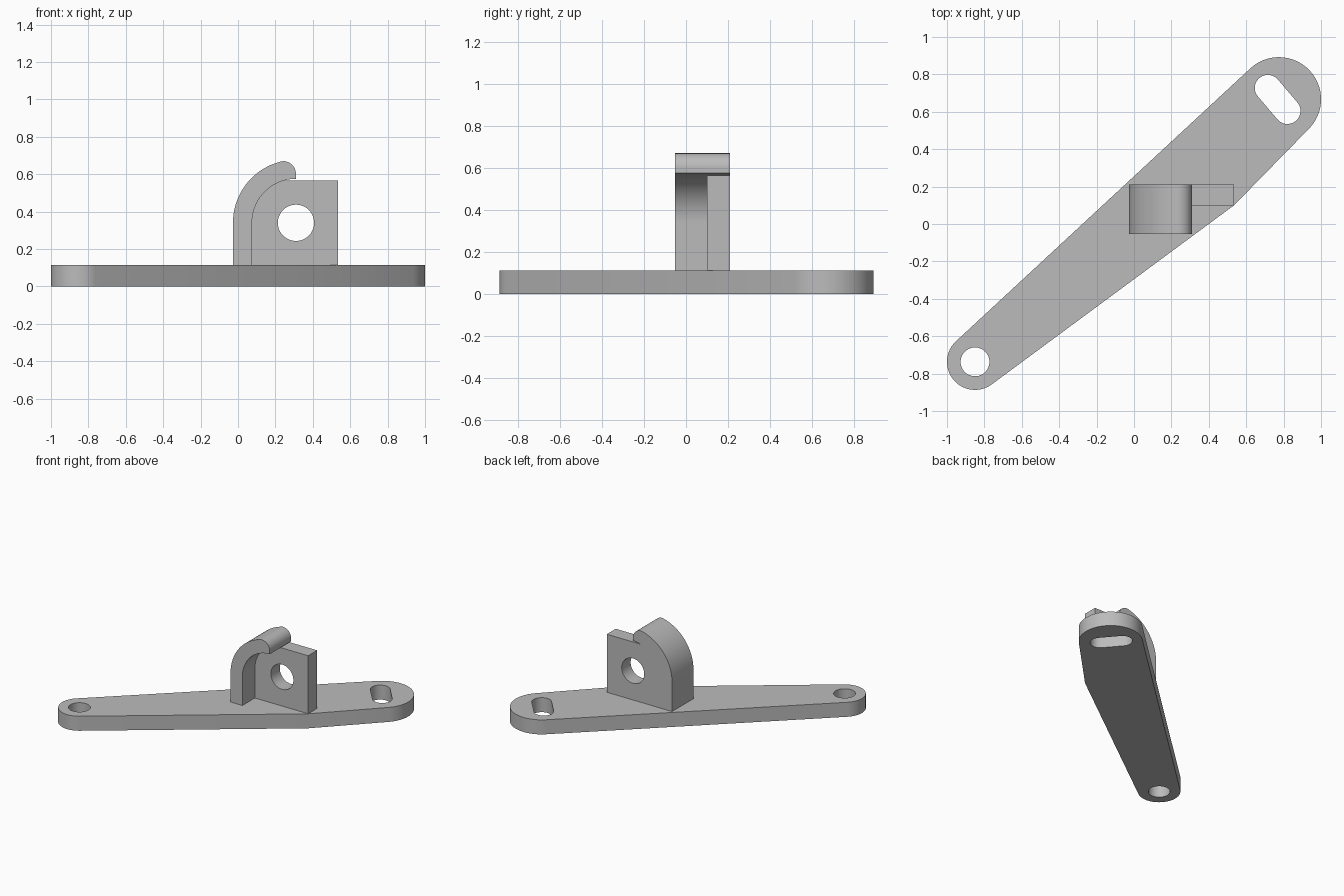
import bpy
import bmesh
from math import cos, sin, radians
from mathutils import Vector

old = bpy.data.objects.get("Cube")
if old:
    bpy.data.objects.remove(old, do_unlink=True)

GREY = (0.5, 0.5, 0.5, 1.0)
metal = bpy.data.materials.new("plain_grey")
metal.use_nodes = True
metal.diffuse_color = GREY
metal.node_tree.nodes["Principled BSDF"].inputs["Base Color"].default_value = GREY


def arc(cx, cy, r, start, end, steps=32):
    """Points along an arc, angles in degrees."""
    angles = [radians(start + (end - start) * i / steps) for i in range(steps + 1)]
    return [(cx + r * cos(a), cy + r * sin(a)) for a in angles]


def prism(name, outline, low, high, upright=False):
    """Extrude an outline along z, or along y when upright."""
    def place(p, d):
        return Vector((p[0], d, p[1])) if upright else Vector((p[0], p[1], d))
    bm = bmesh.new()
    base = bm.faces.new([bm.verts.new(place(p, low)) for p in outline])
    out = bmesh.ops.extrude_face_region(bm, geom=[base])
    moved = [v for v in out["geom"] if isinstance(v, bmesh.types.BMVert)]
    bmesh.ops.translate(bm, verts=moved, vec=place((0, 0), high - low))
    bmesh.ops.recalc_face_normals(bm, faces=bm.faces)
    mesh = bpy.data.meshes.new(name)
    bm.to_mesh(mesh)
    bm.free()
    mesh.materials.append(metal)
    obj = bpy.data.objects.new(name, mesh)
    bpy.context.collection.objects.link(obj)
    return obj


def combine(obj, other, operation):
    """Apply an exact boolean and discard the second object."""
    mod = obj.modifiers.new(operation.lower(), "BOOLEAN")
    mod.object = other
    mod.operation = operation
    mod.solver = "EXACT"
    bpy.context.view_layer.objects.active = obj
    bpy.ops.object.modifier_apply(modifier=mod.name)
    bpy.data.objects.remove(other, do_unlink=True)


def smooth(obj):
    bpy.ops.object.select_all(action="DESELECT")
    obj.select_set(True)
    bpy.context.view_layer.objects.active = obj
    bpy.ops.object.shade_smooth_by_angle(angle=radians(25))


THICK = 0.113
PIVOT = (-0.85, -0.737)
BIG_END = (0.775, 0.667)

# Base arm: two rounded ends with a corner on the front edge
arm = prism("base_arm",
            arc(*PIVOT, 0.15, 132.75, 306.4)
            + [(0.535, 0.10)]
            + arc(*BIG_END, 0.225, -44.5, 132.75), 0, THICK)

# Pivot hole and slanted slot through the arm
combine(arm, prism("pivot_cutter", arc(*PIVOT, 0.077, 0, 352.5, 47), -0.1, 0.3), "DIFFERENCE")
slot = arc(0.716, 0.727, 0.07, 41, 221) + arc(0.82, 0.605, 0.07, 221, 401)
combine(arm, prism("slot_cutter", slot, -0.1, 0.3), "DIFFERENCE")
smooth(arm)

# Curved hook, concentric with the hole in the upright plate
CX, CZ = 0.31, 0.34
FOOT = THICK - 0.01
hook = ([(CX - 0.337, FOOT)]
        + arc(CX, CZ, 0.337, 180, 102)
        + arc(0.24, 0.6, 0.07, 95, 0, 16)
        + arc(CX, CZ, 0.235, 90, 180)
        + [(CX - 0.235, FOOT)])
bracket = prism("hook_bracket", hook, -0.053, 0.21, True)

# Upright plate filling the back of the hook
plate = ([(0.03, FOOT), (0.535, FOOT), (0.535, 0.565)]
         + arc(CX, CZ, 0.28, 126.5, 180))
combine(bracket, prism("upright_plate", plate, 0.10, 0.21, True), "UNION")
combine(bracket, prism("eye_cutter", arc(CX, CZ, 0.097, 0, 352.5, 47), -0.3, 0.5, True), "DIFFERENCE")
smooth(bracket)
